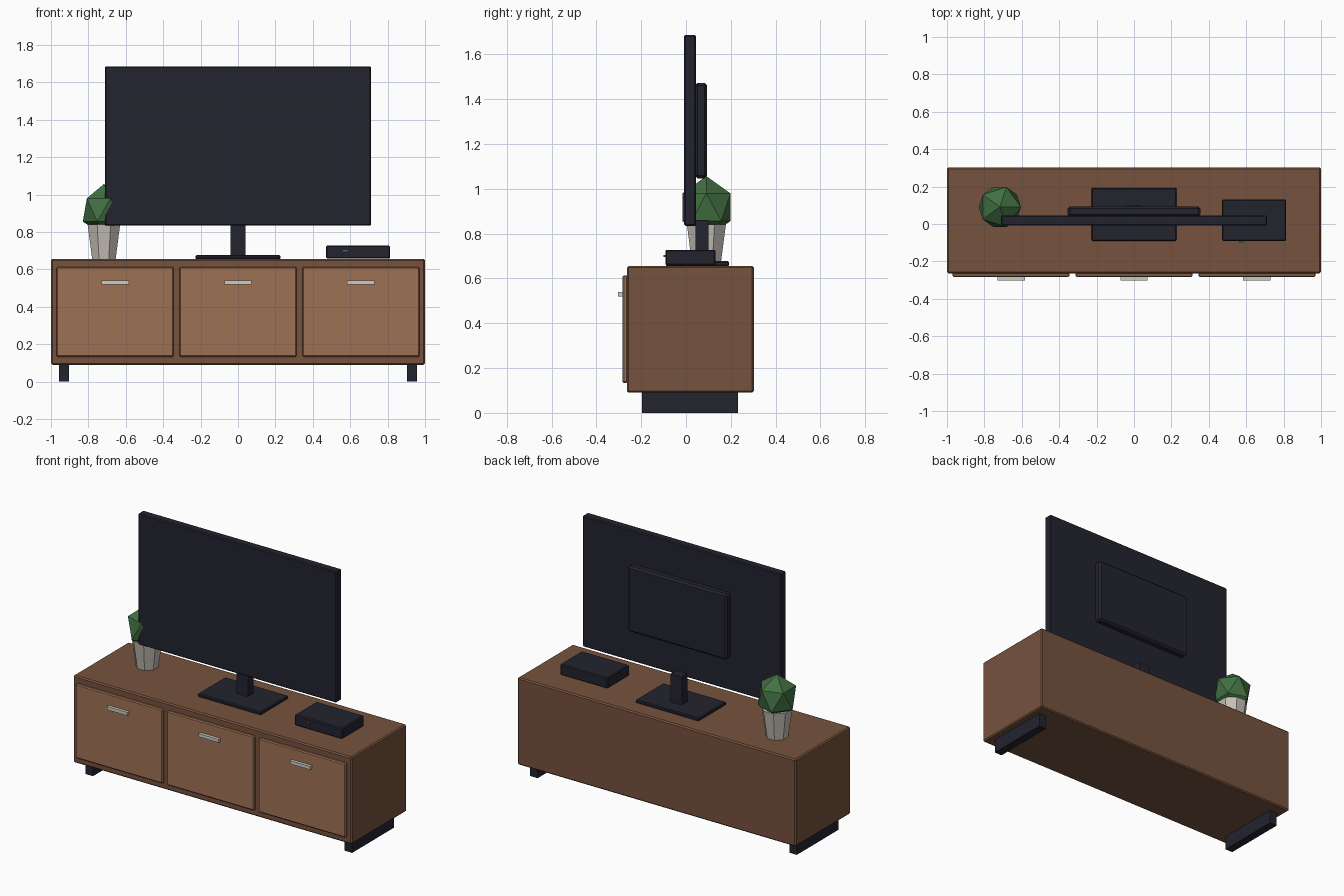
import bpy, math

if "Cube" in bpy.data.objects:
    bpy.data.objects.remove(bpy.data.objects["Cube"], do_unlink=True)


def linear(c):
    c /= 255
    return c / 12.92 if c <= 0.04045 else ((c + 0.055) / 1.055) ** 2.4


def material(name, r, g, b):
    col = (linear(r), linear(g), linear(b), 1)
    m = bpy.data.materials.new(name)
    m.use_nodes = True
    m.diffuse_color = col
    m.node_tree.nodes["Principled BSDF"].inputs["Base Color"].default_value = col
    return m


walnut = material("dark wood", 118, 82, 61)
oak = material("light wood", 159, 113, 83)
black = material("black plastic", 35, 35, 47)
metal = material("pale metal", 205, 203, 196)
ceramic = material("pale ceramic", 198, 191, 183)
leaf = material("leaf green", 66, 112, 66)
light_green = material("indicator green", 70, 110, 85)


def finish(name, mat, bevel=0):
    ob = bpy.context.object
    ob.name = name
    ob.data.materials.append(mat)
    if bevel:
        mod = ob.modifiers.new("bevel", "BEVEL")
        mod.width = bevel
        mod.segments = 1
    return ob


def box(name, mat, x, y, z, bevel=0):
    """Box from (min, max) ranges on each axis."""
    ranges = (x, y, z)
    bpy.ops.mesh.primitive_cube_add(size=1, location=[(a + b) / 2 for a, b in ranges])
    bpy.context.object.scale = [b - a for a, b in ranges]
    bpy.ops.object.transform_apply(location=False, rotation=False, scale=True)
    return finish(name, mat, bevel)


# Cabinet with three doors, handles and two skid feet
box("cabinet", walnut, (-1, 1), (-0.264, 0.303), (0.09, 0.656), 0.008)
for side, cx in (("right", -0.657), ("middle", 0), ("left", 0.657)):
    box(side + "_door", oak, (cx - 0.313, cx + 0.313), (-0.283, -0.26), (0.133, 0.614), 0.006)
    box(side + "_handle", metal, (cx - 0.073, cx + 0.073), (-0.303, -0.282), (0.519, 0.54))
for side, cx in (("right", -0.931), ("left", 0.931)):
    box(side + "_foot", black, (cx - 0.027, cx + 0.027), (-0.197, 0.231), (0, 0.095))

# Television on its stand
box("screen", black, (-0.712, 0.712), (-0.009, 0.045), (0.835, 1.686), 0.006)
box("screen_back_housing", black, (-0.355, 0.355), (0.04, 0.094), (1.047, 1.473), 0.012)
box("stand_neck", black, (-0.04, 0.04), (0.043, 0.1), (0.66, 0.86))
box("stand_base", black, (-0.227, 0.227), (-0.09, 0.193), (0.655, 0.677), 0.005)

# Media box with its indicator light
box("media_box", black, (0.471, 0.813), (-0.092, 0.132), (0.658, 0.728), 0.006)
box("indicator_light", light_green, (0.562, 0.585), (-0.1, -0.09), (0.696, 0.705))

# Potted plant
plant_x, plant_y = -0.717, 0.091
bpy.ops.mesh.primitive_cone_add(vertices=8, radius1=0.068, radius2=0.094, depth=0.185,
                                location=(plant_x, plant_y, 0.7475),
                                rotation=(0, 0, math.pi / 8))
finish("plant_pot", ceramic)
bpy.ops.mesh.primitive_ico_sphere_add(subdivisions=1, radius=0.126,
                                      location=(plant_x, plant_y, 0.918))
bpy.context.object.scale.z = 1.1
finish("plant_foliage", leaf)
